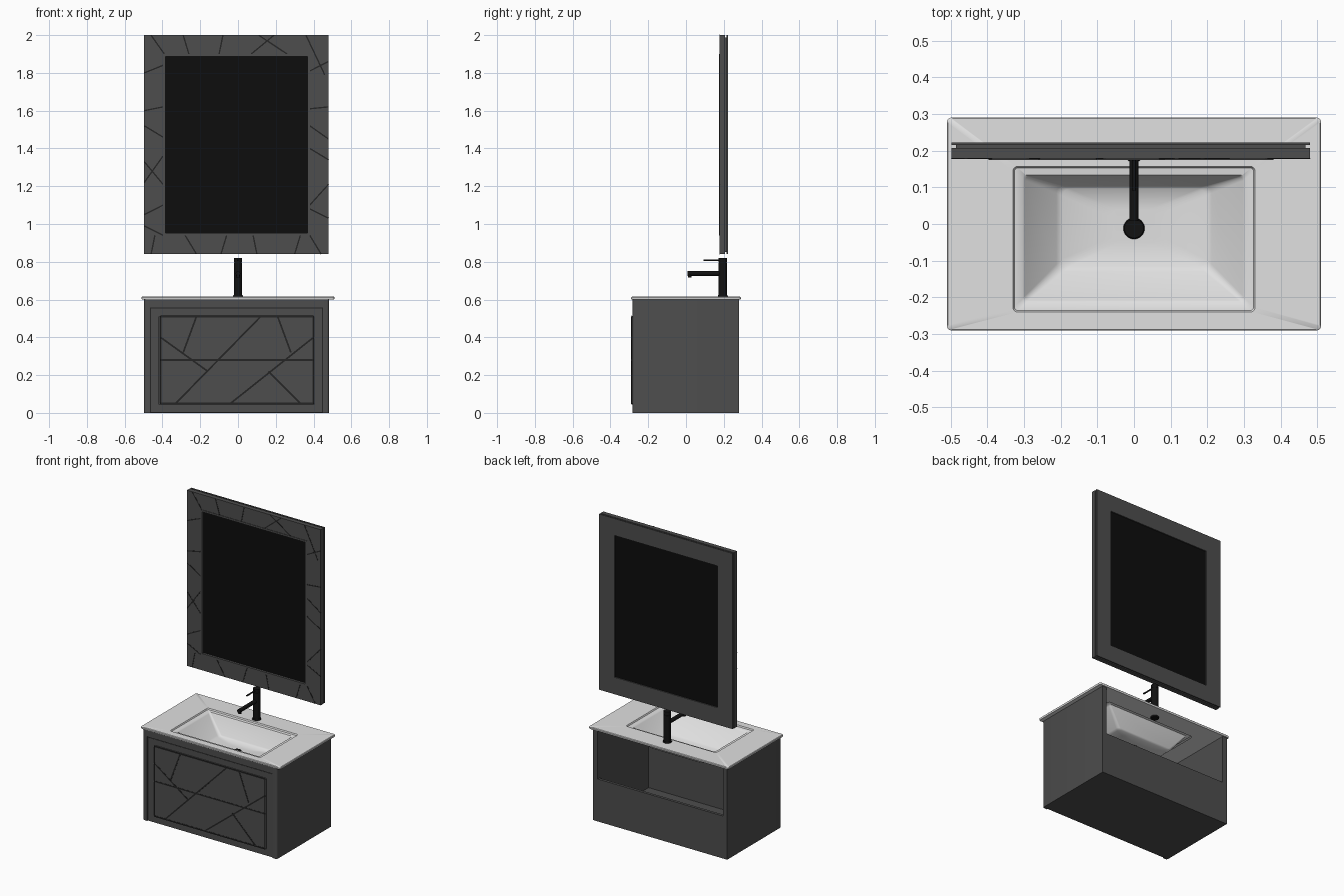
import bpy, bmesh, math
from mathutils import Matrix, Vector

cube = bpy.data.objects.get("Cube")
if cube:
    bpy.data.objects.remove(cube, do_unlink=True)


def material(name, value):
    m = bpy.data.materials.new(name)
    m.use_nodes = True
    colour = (value, value, value, 1)
    m.diffuse_color = colour
    m.node_tree.nodes["Principled BSDF"].inputs["Base Color"].default_value = colour
    return m


GREY = material("charcoal_lacquer", 0.075)
GROOVE = material("groove_shadow", 0.018)
GLASS = material("dark_mirror_glass", 0.004)
BLACK = material("matte_black_metal", 0.006)
WHITE = material("white_ceramic", 0.75)


def finish(name, bm, mat, smooth=False):
    mesh = bpy.data.meshes.new(name)
    bm.to_mesh(mesh)
    bm.free()
    mesh.materials.append(mat)
    ob = bpy.data.objects.new(name, mesh)
    bpy.context.collection.objects.link(ob)
    if smooth:
        bpy.ops.object.select_all(action='DESELECT')
        ob.select_set(True)
        bpy.context.view_layer.objects.active = ob
        bpy.ops.object.shade_smooth_by_angle(angle=math.radians(40))
    return ob


def add_box(bm, x, y, z):
    size = Matrix.Diagonal((x[1] - x[0], y[1] - y[0], z[1] - z[0], 1))
    centre = Vector((sum(x) / 2, sum(y) / 2, sum(z) / 2))
    return bmesh.ops.create_cube(bm, size=1, matrix=Matrix.Translation(centre) @ size)


def box(name, x, y, z, mat=GREY, bevel=0):
    bm = bmesh.new()
    add_box(bm, x, y, z)
    ob = finish(name, bm, mat)
    if bevel:
        mod = ob.modifiers.new("edge", 'BEVEL')
        mod.width, mod.segments = bevel, 1
    return ob


def frame(name, x, y, z, border, mat=GREY):
    # Rectangular ring in the xz plane, made by bridging mitred loops
    bm = bmesh.new()
    rings = []
    for inset, depth in ((0, 0), (0, 1), (border, 1), (border, 0)):
        rings.append([bm.verts.new((px, y[depth], pz)) for px, pz in (
            (x[0] + inset, z[0] + inset), (x[1] - inset, z[0] + inset),
            (x[1] - inset, z[1] - inset), (x[0] + inset, z[1] - inset))])
    for i in range(4):
        a, b = rings[i], rings[(i + 1) % 4]
        for j in range(4):
            k = (j + 1) % 4
            bm.faces.new((a[j], a[k], b[k], b[j]))
    bmesh.ops.recalc_face_normals(bm, faces=bm.faces)
    return finish(name, bm, mat)


def grooves(name, segments, y, width):
    # Thin dark strips running between xz points on a front face
    bm = bmesh.new()
    for x0, z0, x1, z1 in segments:
        length = math.hypot(x1 - x0, z1 - z0)
        place = Matrix.Translation(((x0 + x1) / 2, y, (z0 + z1) / 2))
        turn = Matrix.Rotation(-math.atan2(z1 - z0, x1 - x0), 4, 'Y')
        bmesh.ops.create_cube(bm, size=1, matrix=place @ turn @ Matrix.Diagonal((length, 0.002, width, 1)))
    return finish(name, bm, GROOVE)


def cylinder(name, start, end, radius, mat=BLACK, tip=None):
    a, b = Vector(start), Vector(end)
    bm = bmesh.new()
    turn = (b - a).to_track_quat('Z', 'Y').to_matrix().to_4x4()
    bmesh.ops.create_cone(bm, cap_ends=True, segments=32, radius1=radius,
                          radius2=radius if tip is None else tip,
                          depth=(b - a).length, matrix=Matrix.Translation((a + b) / 2) @ turn)
    return finish(name, bm, mat, True)


# Cabinet carcass, open at the upper back
L, R = -0.497, 0.482
for name, x, outer in (("right_side", (L, L + 0.032), L), ("left_side", (R - 0.032, R), R)):
    bm = bmesh.new()
    add_box(bm, x, (-0.283, 0.28), (0, 0.6))
    corner = [e for e in bm.edges if all(abs(v.co.x - outer) < 1e-4 and v.co.y < 0 for v in e.verts)]
    bmesh.ops.bevel(bm, geom=corner, offset=0.012, segments=3, affect='EDGES', profile=0.5)
    finish("cabinet_" + name, bm, GREY, True)
IN = (L + 0.032, R - 0.032)
box("cabinet_floor", IN, (-0.262, 0.28), (0, 0.02))
box("cabinet_back", IN, (0.262, 0.28), (0.02, 0.28))
box("cabinet_top_rail", IN, (-0.283, -0.25), (0.558, 0.6))

# Drawer front with a raised, grooved panel
box("drawer_backing", IN, (-0.262, -0.252), (0.02, 0.558))
frame("drawer_frame", (IN[0] + 0.004, IN[1] - 0.004), (-0.279, -0.262), (0.002, 0.552), 0.043)
box("drawer_panel", (-0.412, 0.402), (-0.289, -0.262), (0.045, 0.513), bevel=0.005)
grooves("drawer_grooves", [
    (-0.41, 0.51, 0.40, 0.51), (-0.41, 0.05, 0.40, 0.05), (-0.41, 0.28, 0.40, 0.28),
    (-0.22, 0.51, -0.29, 0.32), (-0.41, 0.40, -0.16, 0.22), (0.12, 0.51, -0.33, 0.05),
    (0.21, 0.51, 0.28, 0.32), (0.40, 0.40, -0.04, 0.05), (0.16, 0.22, 0.33, 0.05)], -0.2892, 0.009)
grooves("drawer_gaps", [(IN[0], 0.555, IN[1], 0.555), (IN[0] + 0.002, 0, IN[0] + 0.002, 0.555),
                        (IN[1] - 0.002, 0, IN[1] - 0.002, 0.555)], -0.276, 0.005)


# Counter and sunken basin: one loft through rounded rectangles
def rounded_loop(bm, half, y0, y1, z, r):
    verts = []
    for quarter, (cx, cy) in enumerate(((half - r, y1 - r), (r - half, y1 - r),
                                        (r - half, y0 + r), (half - r, y0 + r))):
        for step in range(6):
            a = math.radians(90 * quarter + 18 * step)
            verts.append(bm.verts.new((cx + r * math.cos(a), cy + r * math.sin(a), z)))
    return verts


bm = bmesh.new()
sections = [
    (0.330, -0.240, 0.157, 0.600, 0.012),   # underside opening
    (0.508, -0.288, 0.288, 0.600, 0.012),
    (0.510, -0.290, 0.290, 0.603, 0.012),
    (0.510, -0.290, 0.290, 0.612, 0.012),
    (0.507, -0.287, 0.287, 0.615, 0.012),
    (0.330, -0.240, 0.157, 0.615, 0.012),   # rim
    (0.326, -0.236, 0.153, 0.607, 0.010),
    (0.304, -0.214, 0.134, 0.605, 0.010),
    (0.297, -0.208, 0.130, 0.598, 0.012),
    (0.212, -0.130, 0.104, 0.492, 0.020),   # sloping walls
    (0.195, -0.115, 0.096, 0.483, 0.020),
    (0.060, -0.050, 0.040, 0.480, 0.020)]
loops = [rounded_loop(bm, *s) for s in sections]
for a, b in zip(loops, loops[1:]):
    for j in range(len(a)):
        k = (j + 1) % len(a)
        bm.faces.new((a[j], a[k], b[k], b[j]))
bm.faces.new(loops[-1])
finish("counter_basin", bm, WHITE, True)
cylinder("basin_drain", (0, -0.012, 0.478), (0, -0.012, 0.486), 0.03, tip=0.026)

# Faucet
FY = 0.195
cylinder("faucet_base", (0, FY, 0.615), (0, FY, 0.623), 0.027, tip=0.025)
cylinder("faucet_body", (0, FY, 0.62), (0, FY, 0.795), 0.022)
cylinder("faucet_cap", (0, FY, 0.798), (0, FY, 0.82), 0.022)
cylinder("faucet_neck", (0, FY, 0.79), (0, FY, 0.80), 0.019)
cylinder("faucet_spout", (0, FY, 0.738), (0, 0.008, 0.738), 0.0125)
cylinder("faucet_aerator", (0, 0.02, 0.738), (0, 0.02, 0.718), 0.010)
cylinder("faucet_handle", (0, FY, 0.808), (0, 0.092, 0.808), 0.005)
cylinder("faucet_nut", (0, FY, 0.59), (0, FY, 0.60), 0.025)

# Mirror: front moulding, recessed core, back frame and glass
X, Z = (L, R - 0.002), (0.84, 2.0)
frame("mirror_front_frame", X, (0.178, 0.207), Z, 0.105)
frame("mirror_core", (X[0] + 0.012, X[1] - 0.012), (0.206, 0.216), (Z[0] + 0.012, Z[1] - 0.012), 0.093)
frame("mirror_back_frame", X, (0.215, 0.222), Z, 0.112)
frame("mirror_lip", (X[0] + 0.1, X[1] - 0.1), (0.175, 0.2), (Z[0] + 0.1, Z[1] - 0.1), 0.012)
box("mirror_glass", (X[0] + 0.105, X[1] - 0.105), (0.19, 0.212), (Z[0] + 0.105, Z[1] - 0.105), GLASS)

# Grooves: each crosses the border; pairs give outer and inner positions
xo, xi = (X[0] + 0.001, X[1] - 0.001), (X[0] + 0.1, X[1] - 0.1)
zo, zi = (Z[0] + 0.001, Z[1] - 0.001), (Z[0] + 0.1, Z[1] - 0.1)
crossing = {
    "left": [(1.80, 1.84), (1.60, 1.62), (1.52, 1.46), (1.33, 1.21), (1.22, 1.36), (1.05, 1.10), (0.99, 0.94)],
    "right": [(1.86, 1.81), (1.62, 1.61), (1.45, 1.52), (1.34, 1.40), (1.21, 1.10), (1.03, 1.08)],
    "top": [(-0.46, -0.39), (-0.29, -0.26), (-0.08, -0.10), (0.19, 0.07), (0.11, 0.26)],
    "bottom": [(-0.46, -0.44), (-0.22, -0.28), (-0.09, -0.06), (0.10, 0.08), (0.30, 0.33), (0.44, 0.38)]}
lines = [(0.36, zo[1], xo[1] - 0.02, 1.79)]
for side, pairs in crossing.items():
    end = int(side in ("right", "top"))
    for p, q in pairs:
        if side in ("left", "right"):
            lines.append((xo[end], p, xi[end], q))
        else:
            lines.append((p, zo[end], q, zi[end]))
grooves("mirror_grooves", lines, 0.1778, 0.007)
